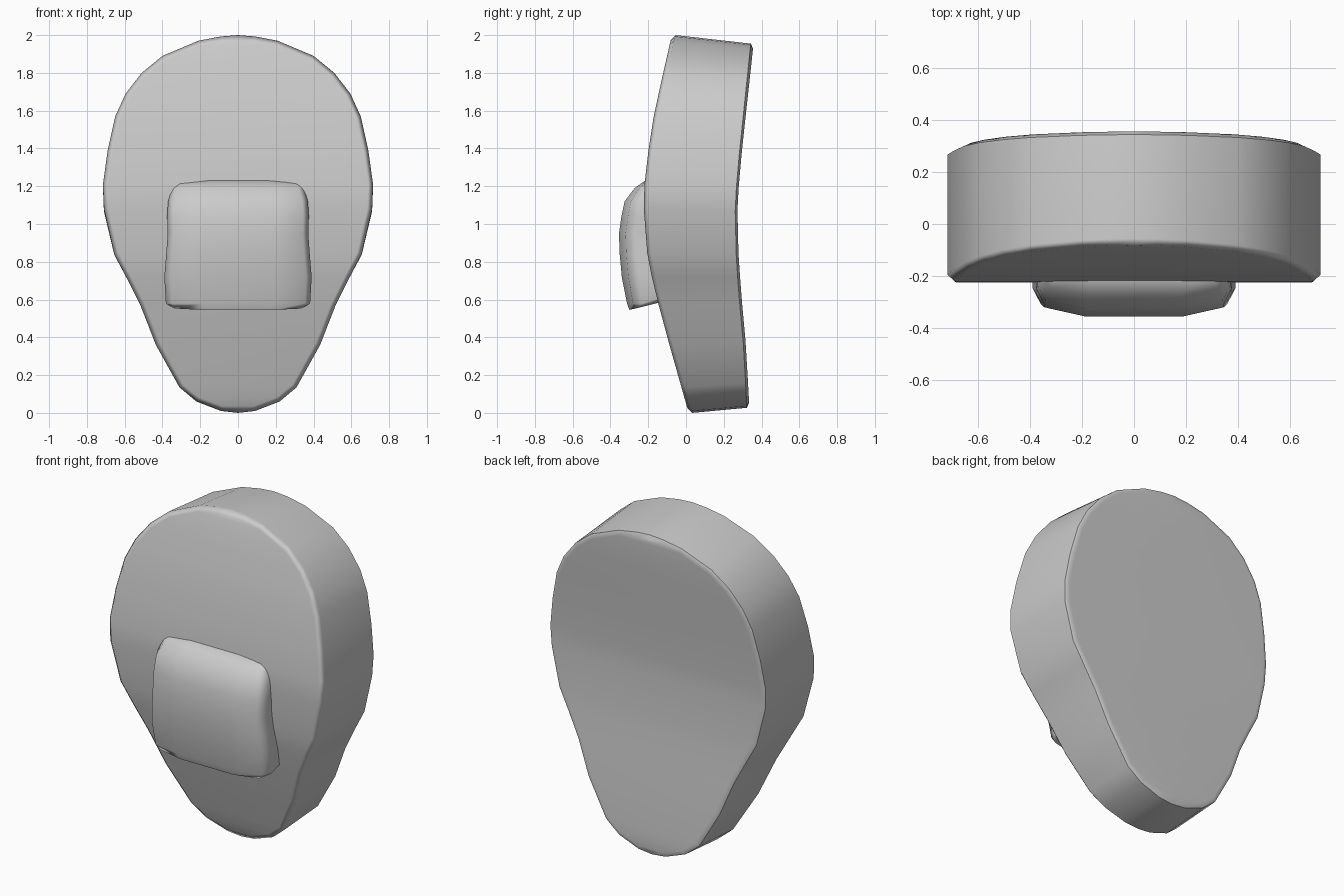
import bpy
import bmesh
from mathutils import Vector

if "Cube" in bpy.data.objects:
    bpy.data.objects.remove(bpy.data.objects["Cube"])


def lerp_table(table, z):
    """Piecewise linear y for a height z; table is (z, y) from low to high."""
    for (z0, y0), (z1, y1) in zip(table, table[1:]):
        if z <= z1:
            return y0 + (y1 - y0) * (z - z0) / (z1 - z0)
    return table[-1][1]


def finish(bm, name, angle):
    bmesh.ops.remove_doubles(bm, verts=bm.verts, dist=1e-5)
    bmesh.ops.recalc_face_normals(bm, faces=bm.faces)
    mesh = bpy.data.meshes.new(name)
    bm.to_mesh(mesh)
    bm.free()
    obj = bpy.data.objects.new(name, mesh)
    bpy.context.collection.objects.link(obj)
    bpy.ops.object.select_all(action='DESELECT')
    obj.select_set(True)
    bpy.context.view_layer.objects.active = obj
    bpy.ops.object.shade_smooth_by_angle(angle=angle)
    wn = obj.modifiers.new("face_weighting", 'WEIGHTED_NORMAL')
    wn.keep_sharp = True
    return obj


# Egg-shaped body: half outline (x, z) from top to bottom
half = [(0, 2.0), (.09, 1.993), (.21, 1.97), (.40, 1.89), (.51, 1.80),
        (.595, 1.69), (.65, 1.57), (.69, 1.39), (.715, 1.21), (.71, 1.08),
        (.655, .84), (.59, .715), (.515, .565), (.435, .36), (.31, .135),
        (.22, .06), (.09, .01), (0, .0)]
front_y = [(0, .015), (.05, 0), (.35, -.085), (.58, -.147), (.8, -.2), (1.0, -.222),
           (1.15, -.225), (1.3, -.212), (1.55, -.175), (1.75, -.132), (2.0, -.075)]
back_y = [(0, .337), (.35, .318), (.58, .297), (.8, .28), (1.0, .27),
          (1.15, .275), (1.4, .297), (1.7, .33), (1.93, .355), (2.0, .355)]


def inset(points, d):
    out = []
    for i, (x, z) in enumerate(points):
        a = Vector(points[i - 1]) if i else Vector((-points[1][0], points[1][1]))
        b = Vector(points[i + 1]) if i < len(points) - 1 else Vector((-points[-2][0], points[-2][1]))
        t = (b - a).normalized()
        out.append((x + t.y * d, z - t.x * d))
    return out


inner = inset(half, .027)
squash = lambda z: .027 + z * .964
bm = bmesh.new()
rings = []
for pts, table, shift, back in ((inner, front_y, 0, False), (half, front_y, .025, False),
                                (half, back_y, -.012, True), (inner, back_y, 0, True)):
    rows = []
    for (x, z), (_, zi) in zip(pts, inner):
        y = lerp_table(table, squash(zi) if back else zi) + shift
        zz = squash(z) if back else z
        rows.append((x, y, zz))
    loop = rows + [(-x, y, z) for x, y, z in rows[-2:0:-1]]
    rings.append([bm.verts.new(p) for p in loop])
count = len(rings[0])
for a, b in zip(rings, rings[1:]):
    for i in range(count):
        j = (i + 1) % count
        bm.faces.new((a[i], a[j], b[j], b[i]))
for ring in (rings[0], rings[-1]):
    for i in range(len(half) - 1):
        corners = [ring[i], ring[i + 1], ring[-i - 1], ring[-i] if i else ring[0]]
        bm.faces.new(list(dict.fromkeys(corners)))
finish(bm, "body", 1.0)

# Raised block on the front: rows of (z, y, half width), bottom to top
rows = [(.545, -.30, .36), (.58, -.312, .382), (.72, -.34, .39), (.84, -.351, .38),
        (.95, -.355, .372), (1.04, -.342, .375), (1.12, -.325, .37),
        (1.19, -.272, .35), (1.235, -.21, .32)]
section = [(-1, None), (-1, .095), (-.92, .035), (-.5, 0),
           (.5, 0), (.92, .035), (1, .095), (1, None)]
bm = bmesh.new()
grid = []
for k, (z, y, w) in enumerate(rows):
    depth = min(1, (-.1 - y) / .24)
    line = []
    for fx, off in section:
        if off is None:
            line.append(bm.verts.new((fx * w, -.1, z + (.05 if k == 0 else .04 if k == 1 else 0))))
        else:
            line.append(bm.verts.new((fx * w, y + off * depth, z + (.2 * off if k == 0 else 0))))
    grid.append(line)
for a, b in zip(grid, grid[1:]):
    for i in range(len(section) - 1):
        bm.faces.new((a[i], a[i + 1], b[i + 1], b[i]))
# Bottom, top and hidden back of the block
bm.faces.new(grid[0])
bm.faces.new(grid[-1])
bm.faces.new([r[0] for r in grid] + [r[-1] for r in reversed(grid)])
finish(bm, "front_block", .9)
